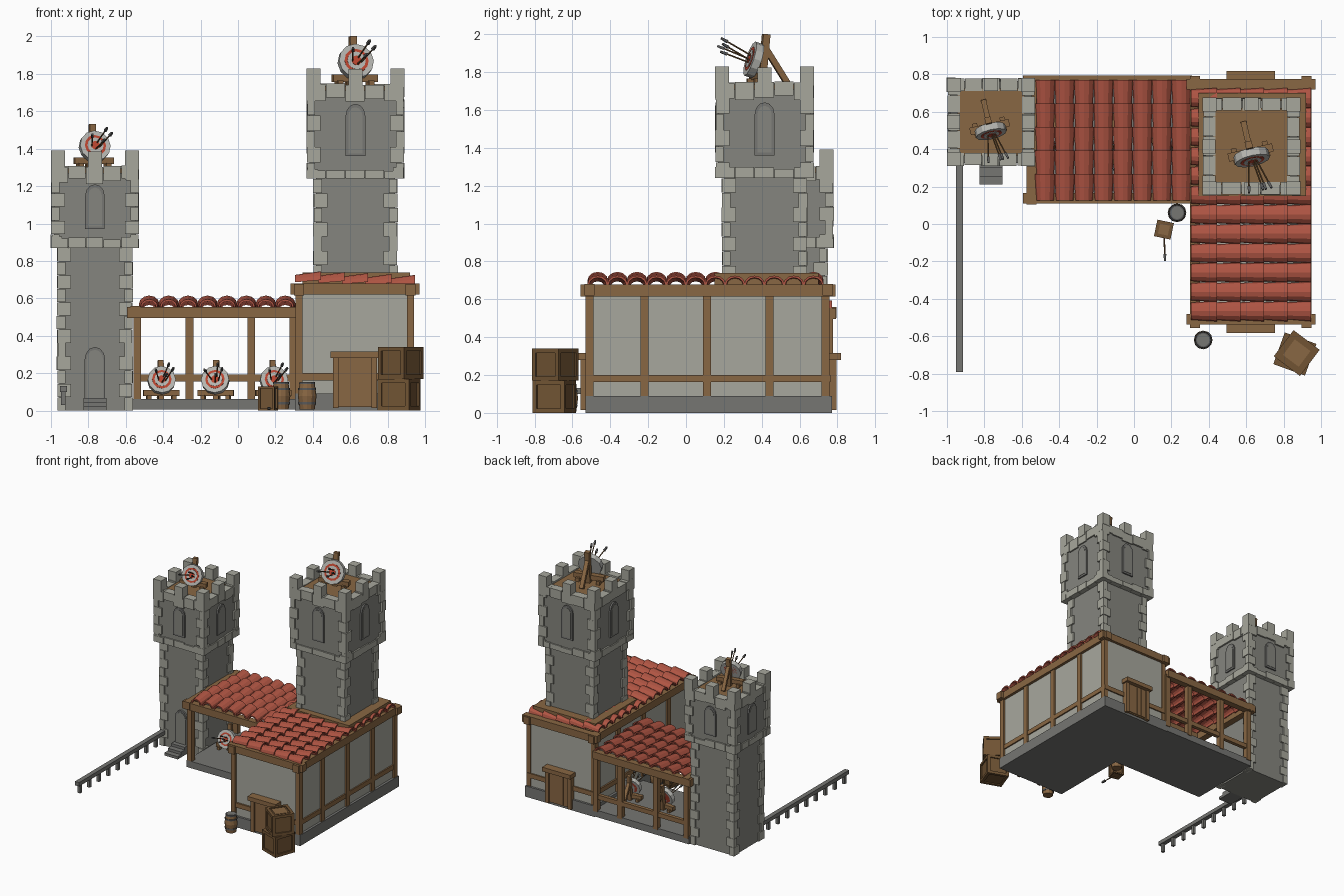
import bpy, bmesh, math, random
from mathutils import Vector, Matrix

if "Cube" in bpy.data.objects:
    bpy.data.objects.remove(bpy.data.objects["Cube"])
random.seed(4)

COL = {"light_stone": (.39, .39, .335), "dark_stone": (.235, .235, .21), "plaster": (.39, .39, .34),
       "timber": (.25, .135, .056), "roof_red": (.43, .09, .056), "crate_wood": (.165, .088, .034),
       "iron": (.10, .10, .10), "base_stone": (.18, .18, .17), "target_white": (.47, .47, .44),
       "target_red": (.5, .06, .03)}
MATS = list(COL)
for n, c in COL.items():
    bpy.data.materials.new(n).diffuse_color = (*c, 1)


class Part:
    """Collects primitives in one mesh, one material slot per used colour."""
    def __init__(self, name):
        self.name, self.bm, self.used, self.M = name, bmesh.new(), [], Matrix()

    def paint(self, verts, mat):
        if mat not in self.used:
            self.used.append(mat)
        for f in {f for v in verts for f in v.link_faces}:
            f.material_index = self.used.index(mat)

    def box(self, x0, x1, y0, y1, z0, z1, mat):
        m = Matrix.Translation(((x0+x1)/2, (y0+y1)/2, (z0+z1)/2)) @ Matrix.Diagonal((x1-x0, y1-y0, z1-z0, 1))
        self.paint(bmesh.ops.create_cube(self.bm, size=1, matrix=self.M @ m)['verts'], mat)

    def rod(self, a, b, r1, r2, seg, mat):
        a, b = Vector(a), Vector(b)
        m = Matrix.Translation((a+b)/2) @ (b-a).to_track_quat('Z', 'Y').to_matrix().to_4x4()
        if seg == 4:
            m = m @ Matrix.Rotation(math.pi/4, 4, 'Z')
        v = bmesh.ops.create_cone(self.bm, cap_ends=True, segments=seg, radius1=r1, radius2=r2,
                                  depth=(b-a).length, matrix=self.M @ m)['verts']
        self.paint(v, mat)

    def arch(self, w, z0, z1, y0, y1, mat):
        # round-headed plate facing -y
        h = w/2
        pts = [(-h, z0), (h, z0)] + [(h*math.cos(math.pi*k/6), z1-h*1.2+h*1.2*math.sin(math.pi*k/6)) for k in range(7)]
        a = [self.bm.verts.new(self.M @ Vector((x, y0, z))) for x, z in pts]
        b = [self.bm.verts.new(self.M @ Vector((x, y1, z))) for x, z in pts]
        n = len(pts)
        self.bm.faces.new(a), self.bm.faces.new(b[::-1])
        for i in range(n):
            self.bm.faces.new((a[i], b[i], b[(i+1) % n], a[(i+1) % n]))
        self.paint(a+b, mat)

    def tile(self, length, w, h):
        # curved roof tile along +x, wider and raised at its low end
        rings = []
        for x, s, dz in ((0, .84, -.004), (length, 1, .008)):
            for t in (0, .011):
                rings.append([self.bm.verts.new(self.M @ Vector((x, -(w*s-t)*math.cos(math.pi*k/6),
                              dz+(h*s-t)*math.sin(math.pi*k/6)))) for k in range(7)])
        for a, b in ((0, 2), (1, 3), (0, 1), (2, 3)):
            for k in range(6):
                self.bm.faces.new((rings[a][k], rings[a][k+1], rings[b][k+1], rings[b][k]))
        for k in (0, 6):
            self.bm.faces.new([rings[i][k] for i in (0, 2, 3, 1)])
        self.paint(sum(rings, []), "roof_red")

    def done(self):
        bmesh.ops.recalc_face_normals(self.bm, faces=self.bm.faces[:])
        me = bpy.data.meshes.new(self.name)
        self.bm.to_mesh(me)
        for m in self.used:
            me.materials.append(bpy.data.materials[m])
        bpy.context.collection.objects.link(bpy.data.objects.new(self.name, me))


def place(x, y, z, deg=0, s=1):
    return Matrix.Translation((x, y, z)) @ Matrix.Rotation(math.radians(deg), 4, 'Z') @ Matrix.Scale(s, 4)


def quoins(p, h, z0, z1, n):
    # alternating corner stones
    for sx in (-1, 1):
        for sy in (-1, 1):
            for i in range(n):
                lx, ly = (.075, .045) if i % 2 else (.045, .075)
                o = random.uniform(-.005, .002)
                a, b = z0+(z1-z0)*i/n, z0+(z1-z0)*(i+1)/n
                xs, ys = sorted((sx*(h+o), sx*(h-lx))), sorted((sy*(h+o), sy*(h-ly)))
                p.box(*xs, *ys, a, b-.002, "light_stone")


def tower(name, cx, cy, hs, hh, z0, z1, z2, zm, win, n):
    p = Part(name)
    base = p.M = place(cx, cy, 0)
    p.box(-hs+.013, hs-.013, -hs+.013, hs-.013, z0, z1+.02, "dark_stone")
    quoins(p, hs, z0, z1, n)
    c = hh-.015
    p.box(-c, c, -c, c, z1+.004, z2-.04, "dark_stone")
    quoins(p, hh, z1, z2, 6)
    p.box(-c+.04, c-.04, -c+.04, c-.04, z2-.05, z2-.015, "timber")
    for k in range(4):
        p.M = base @ Matrix.Rotation(k*math.pi/2, 4, 'Z')
        for i in range(5):      # corbel course and parapet stones
            a, b = -hh+.4*hh*i, -hh+.4*hh*(i+1)-.003
            p.box(a, b, -hh+random.uniform(0, .006), -hh+.06, z1, z1+random.uniform(.04, .06), "light_stone")
            p.box(a, b, -hh+random.uniform(0, .005), -hh+.07, z2-random.uniform(.07, .1), z2-random.uniform(0, .012), "light_stone")
        p.box(-hh, -hh+.074, -hh, -hh+.074, z2-.02, zm, "light_stone")
        p.box(-.037, .037, -hh, -hh+.07, z2-.02, zm-.005, "light_stone")
        p.arch(.105, win[0], win[1], -c-.012, -c+.02, "base_stone")
        p.arch(.075, win[0]+.015, win[1]-.018, -c-.015, -c, "dark_stone")
    p.M = base
    if z0 == 0:                 # ground door and steps
        p.arch(.11, .03, .34, -hs-.002, -hs+.03, "base_stone")
        p.arch(.09, .03, .325, -hs-.005, -hs, "dark_stone")
        for i in range(3):
            p.box(-.062, .062, -.335+.045*i, -.19, .022*i, .022*(i+1), "base_stone")
    p.done()


tower("left_tower", -.765, .545, .203, .235, 0, .87, 1.31, 1.39, (.97, 1.21), 12)
tower("right_tower", .628, .415, .225, .261, .70, 1.24, 1.75, 1.83, (1.36, 1.64), 7)

# stone floor
p = Part("stone_floor")
p.box(-.565, .32, .13, .77, .005, .062, "base_stone")
p.box(.305, .945, -.53, .77, 0, .09, "base_stone")
p.done()

# closed house: plaster walls in a timber frame
p = Part("house_walls")
p.box(.325, .925, -.512, .752, .05, .65, "plaster")
p.done()
p = Part("house_timber")
for x in (.308, .903):
    for y in (-.53, -.24, .09, .42, .715):
        p.box(x, x+.037, y, y+.042, .09, .64, "timber")
    p.box(x+.004, x+.033, -.52, .76, .162, .2, "timber")
    p.box(x-.008, x+.045, -.557, .79, .615, .677, "timber")
for y in (-.527, .73):
    p.box(.31, .94, y, y+.033, .162, .2, "timber")
    p.box(.28, .97, y-.01, y+.045, .62, .68, "timber")
p.box(.345, .92, .15, .70, .665, .738, "timber")
p.done()

# doors with lintels, front and back
for name, m in (("front_door", place(.625, -.53, 0)), ("back_door", place(.625, .767, 0, 180))):
    p = Part(name)
    p.M = m
    p.box(-.118, .118, -.012, .02, .02, .29, "timber")
    for i in range(4):
        p.box(-.085+.0425*i, -.0445+.0425*i, -.018, .02, .03, .28, "timber")
    for x in (-.118, .088):
        p.box(x, x+.03, -.028, .02, .015, .29, "timber")
    p.box(-.13, .13, -.052, .02, .28, .315, "timber")
    p.done()

# open hall frame
p = Part("hall_timber")
for x, y in ((-.56, .13), (-.56, .735), (-.28, .735), (.05, .735), (.275, .735)):
    p.box(x, x+.042, y, y+.04, .05, .52, "timber")
p.box(-.555, .31, .74, .77, .155, .192, "timber")
p.box(-.593, .31, .11, .165, .495, .555, "timber")
p.box(-.593, .31, .74, .793, .495, .555, "timber")
p.box(-.575, -.52, .105, .795, .5, .56, "timber")
p.done()

# tiled roofs: the house slopes to +x, the hall to the back
p = Part("house_roof")
for j in range(12):
    for i in range(5):
        p.M = place(.305+.125*i, -.466+.1035*j, .69-.005*i)
        p.tile(.14, .055, .047)
p.done()
p = Part("hall_roof")
for j in range(8):
    for i in range(5):
        p.M = place(-.475+.104*j, .125+.126*i, .56-.005*i, 90)
        p.tile(.142, .055, .047)
p.done()


def arrow(p, a, b):
    a, b = Vector(a), Vector(b)
    p.rod(a, b, .0045, .0045, 5, "crate_wood")
    d = (b-a).normalized()
    p.rod(b-d*.03, b+d*.008, .011, .008, 4, "iron")


# archery targets on stands
for name, m in (("right_tower_target", place(.625, .375, 1.735, 13)),
                ("left_tower_target", place(-.77, .512, 1.298, 13, .88)),
                ("hall_target_1", place(-.41, .45, .06, 5, .79)),
                ("hall_target_2", place(-.12, .45, .06, -6, .79)),
                ("hall_target_3", place(.19, .45, .06, 8, .79))):
    p = Part(name)
    p.M = m
    p.rod((0, .025, 0), (0, .05, .265), .027, .027, 4, "timber")
    p.rod((0, .04, .2), (0, .165, .005), .022, .022, 4, "timber")
    p.box(-.122, .122, -.015, .03, .022, .062, "timber")
    p.box(-.1, -.07, -.035, .05, 0, .03, "timber")
    p.box(.07, .1, -.035, .05, 0, .03, "timber")
    n, c = Vector((0, -.95, .31)), Vector((0, -.005, .125))
    for r, d, mat in ((.095, .035, "target_white"), (.066, .037, "target_red"),
                      (.05, .039, "target_white"), (.027, .041, "target_red")):
        p.rod(c-n*.008, c+n*d, r, r, 12, mat)
    for x, z, ex, ez in ((-.02, .13, -.055, .2), (.01, .15, .035, .24), (.02, .12, .065, .21), (.0, .11, .02, .17)):
        arrow(p, (x, -.03, z), (ex, -.195, ez))
    p.done()


def crate(name, x, y, z, s, h, deg):
    p = Part(name)
    p.M = place(x, y, z, deg)
    a, t = s/2, s*.13
    p.box(-a+.01, a-.01, -a+.01, a-.01, .008, h-.008, "crate_wood")
    for u in (-a, a-t):
        for v in (-a, a-t):
            p.box(u, u+t, v, v+t, 0, h, "crate_wood")
        for w in (0, h-t):
            p.box(-a, a, u, u+t, w, w+t, "crate_wood")
            p.box(u, u+t, -a, a, w, w+t, "crate_wood")
    p.box(-a*.6, a*.6, -a*.6, a*.6, h-.01, h-.003, "timber")
    p.done()


crate("lower_crate", .86, -.695, 0, .18, .17, -20)
crate("upper_crate", .87, -.69, .17, .175, .17, 53)
crate("small_crate", .16, -.03, 0, .09, .13, -12)
p = Part("loose_arrow")
arrow(p, (.16, -.04, .012), (.166, -.19, .012))
p.done()

# barrels
for i, (x, y) in enumerate(((.23, .06), (.37, -.62))):
    p = Part(f"barrel_{i+1}")
    p.M = place(x, y, .005)
    p.rod((0, 0, 0), (0, 0, .072), .04, .05, 12, "timber")
    p.rod((0, 0, .072), (0, 0, .144), .05, .04, 12, "timber")
    for z in (.028, .104):
        p.rod((0, 0, z), (0, 0, z+.012), .048, .048, 12, "iron")
    p.rod((0, 0, .136), (0, 0, .147), .043, .042, 12, "iron")
    p.rod((0, 0, .14), (0, 0, .149), .034, .034, 12, "base_stone")
    p.done()

# low fence rail
p = Part("fence")
p.box(-.952, -.914, -.79, .345, .1, .132, "base_stone")
for i in range(9):
    y = -.765+.125*i
    p.box(-.945, -.921, y, y+.024, .03, .105, "base_stone")
p.done()

for m in bpy.data.materials:
    if m.users and not m.is_grease_pencil:
        m.use_nodes = True
        m.node_tree.nodes["Principled BSDF"].inputs["Base Color"].default_value = m.diffuse_color
